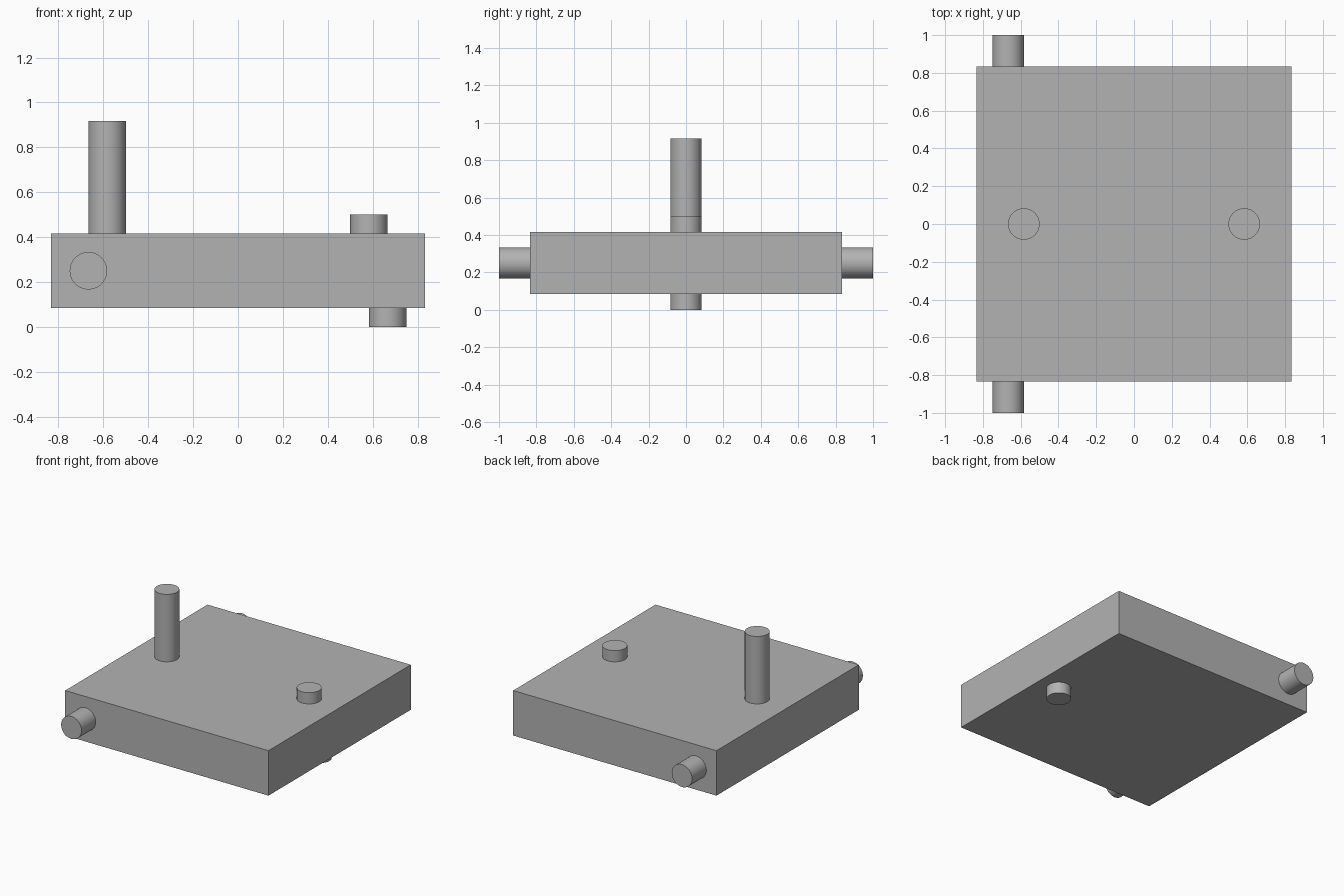
import bpy
import math
from mathutils import Vector

if "Cube" in bpy.data.objects:
    bpy.data.objects.remove(bpy.data.objects["Cube"], do_unlink=True)

U = 1 / 12          # peg radius, the module of the whole part
HALF = 10 * U       # half width of the slab
BOTTOM, TOP = U, 5 * U

grey = bpy.data.materials.new("plain_grey")
grey.use_nodes = True
colour = (0.45, 0.45, 0.45, 1)
grey.diffuse_color = colour
grey.node_tree.nodes["Principled BSDF"].inputs["Base Color"].default_value = colour


def peg(name, start, end):
    """Round peg running from start to end."""
    start, end = Vector(start), Vector(end)
    axis = end - start
    bpy.ops.mesh.primitive_cylinder_add(
        vertices=64, radius=U, depth=axis.length, location=(start + end) / 2,
        rotation=axis.to_track_quat("Z", "Y").to_euler())
    obj = bpy.context.object
    obj.name = name
    obj.data.materials.append(grey)
    bpy.ops.object.shade_smooth_by_angle(angle=math.radians(30))


# Square slab
bpy.ops.mesh.primitive_cube_add(size=1, location=(0, 0, (BOTTOM + TOP) / 2))
slab = bpy.context.object
slab.name = "slab"
slab.scale = (2 * HALF, 2 * HALF, TOP - BOTTOM)
bpy.ops.object.transform_apply(location=False, rotation=False, scale=True)
slab.data.materials.append(grey)

# Pegs on the top and underside
peg("tall_top_peg", (-7 * U, 0, TOP), (-7 * U, 0, 11 * U))
peg("short_top_peg", (7 * U, 0, TOP), (7 * U, 0, 6 * U))
peg("bottom_peg", (8 * U, 0, BOTTOM), (8 * U, 0, 0))

# Matching pegs on the front and back edges
for name, side in (("front_peg", -1), ("back_peg", 1)):
    peg(name, (-8 * U, side * HALF, 3 * U), (-8 * U, side, 3 * U))
